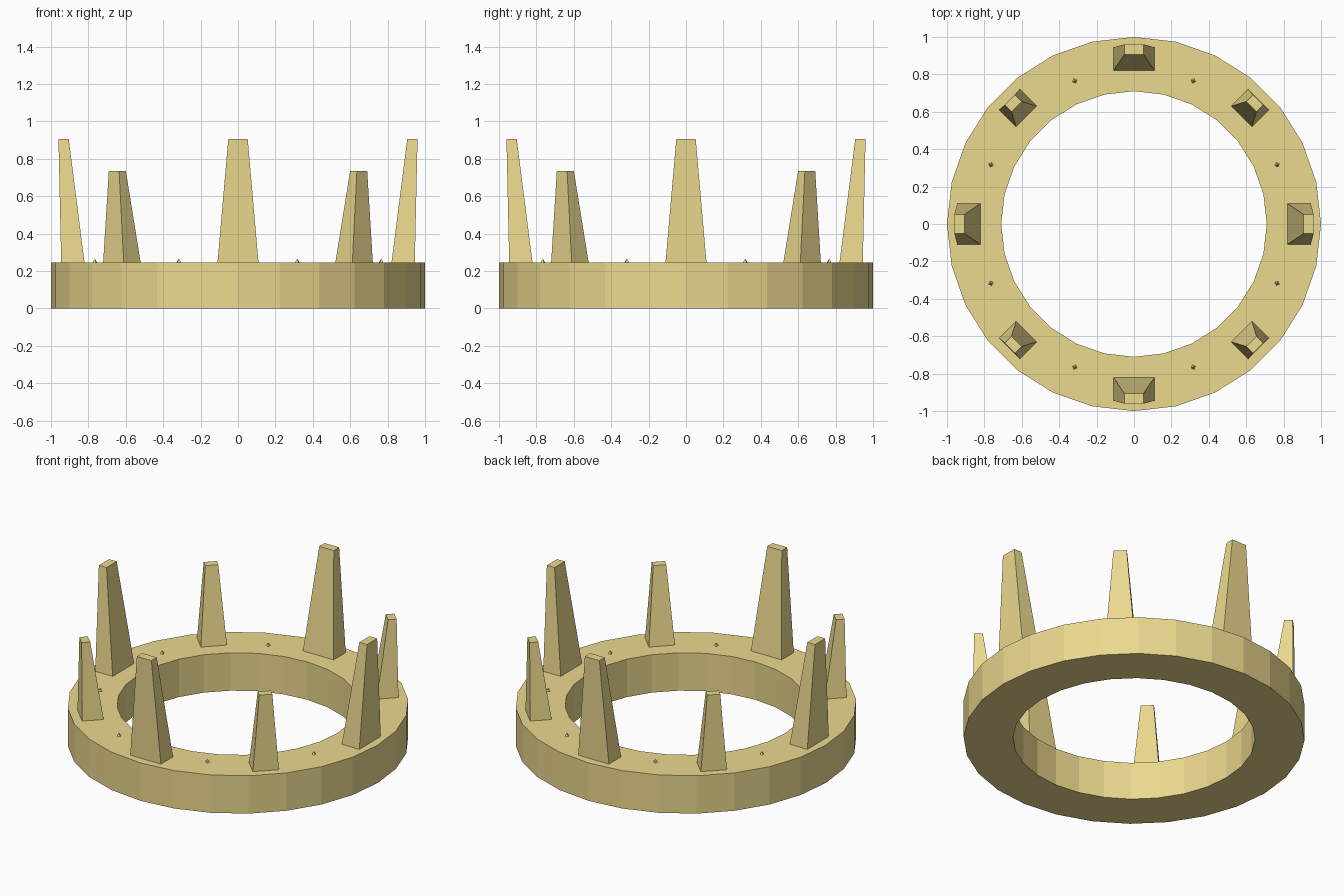
import bpy
import bmesh
from math import cos, sin, pi, radians
from mathutils import Matrix

if "Cube" in bpy.data.objects:
    bpy.data.objects.remove(bpy.data.objects["Cube"])

SIDES = 28
BAND_TOP = 0.245

gold = bpy.data.materials.new("gold")
gold.diffuse_color = (0.83, 0.69, 0.27, 1)
gold.use_nodes = True
gold.node_tree.nodes["Principled BSDF"].inputs["Base Color"].default_value = gold.diffuse_color


def add_object(name, bm):
    bmesh.ops.recalc_face_normals(bm, faces=bm.faces)
    mesh = bpy.data.meshes.new(name)
    bm.to_mesh(mesh)
    bm.free()
    mesh.materials.append(gold)
    obj = bpy.data.objects.new(name, mesh)
    bpy.context.collection.objects.link(obj)
    return obj


def band(outer, inner, height):
    # Rectangular cross-section swept round the z axis
    bm = bmesh.new()
    profile = [(inner, 0), (outer, 0), (outer, height), (inner, height)]
    loops = []
    for i in range(SIDES):
        a = 2 * pi * i / SIDES
        loops.append([bm.verts.new((r * cos(a), r * sin(a), z)) for r, z in profile])
    for i in range(SIDES):
        a, b = loops[i], loops[(i + 1) % SIDES]
        for j in range(4):
            k = (j + 1) % 4
            bm.faces.new((a[j], b[j], b[k], a[k]))
    add_object("crown_band", bm)


def spike(name, angle, base, top, z_top):
    # base and top are (inner radius, outer radius, half width)
    bm = bmesh.new()
    rings = []
    for (r0, r1, w), z in ((base, BAND_TOP - 0.005), (top, z_top)):
        corners = [(r0, -w), (r1, -w), (r1, w), (r0, w)]
        rings.append([bm.verts.new((x, y, z)) for x, y in corners])
    low, high = rings
    bm.faces.new(low[::-1])
    bm.faces.new(high)
    for j in range(4):
        k = (j + 1) % 4
        bm.faces.new((low[j], low[k], high[k], high[j]))
    bm.transform(Matrix.Rotation(angle, 4, "Z"))
    add_object(name, bm)


def stud(name, angle):
    # Tiny pointed stud poking out of the band's top
    bm = bmesh.new()
    place = Matrix.Rotation(angle, 4, "Z") @ Matrix.Translation((0.828, 0, BAND_TOP + 0.005))
    bmesh.ops.create_cone(bm, cap_ends=True, segments=4, radius1=0.02, radius2=0,
                          depth=0.03, matrix=place)
    add_object(name, bm)


band(1.0, 0.71, BAND_TOP)

# Tall spikes on the axes, short ones on the diagonals, studs between them
for i in range(4):
    a = radians(90 * i)
    spike(f"tall_spike_{i + 1}", a, (0.82, 0.945, 0.11), (0.905, 0.96, 0.052), 0.905)
    spike(f"short_spike_{i + 1}", a + radians(45),
          (0.813, 0.942, 0.078), (0.887, 0.938, 0.039), 0.735)
for i in range(8):
    stud(f"stud_{i + 1}", radians(22.5 + 45 * i))
